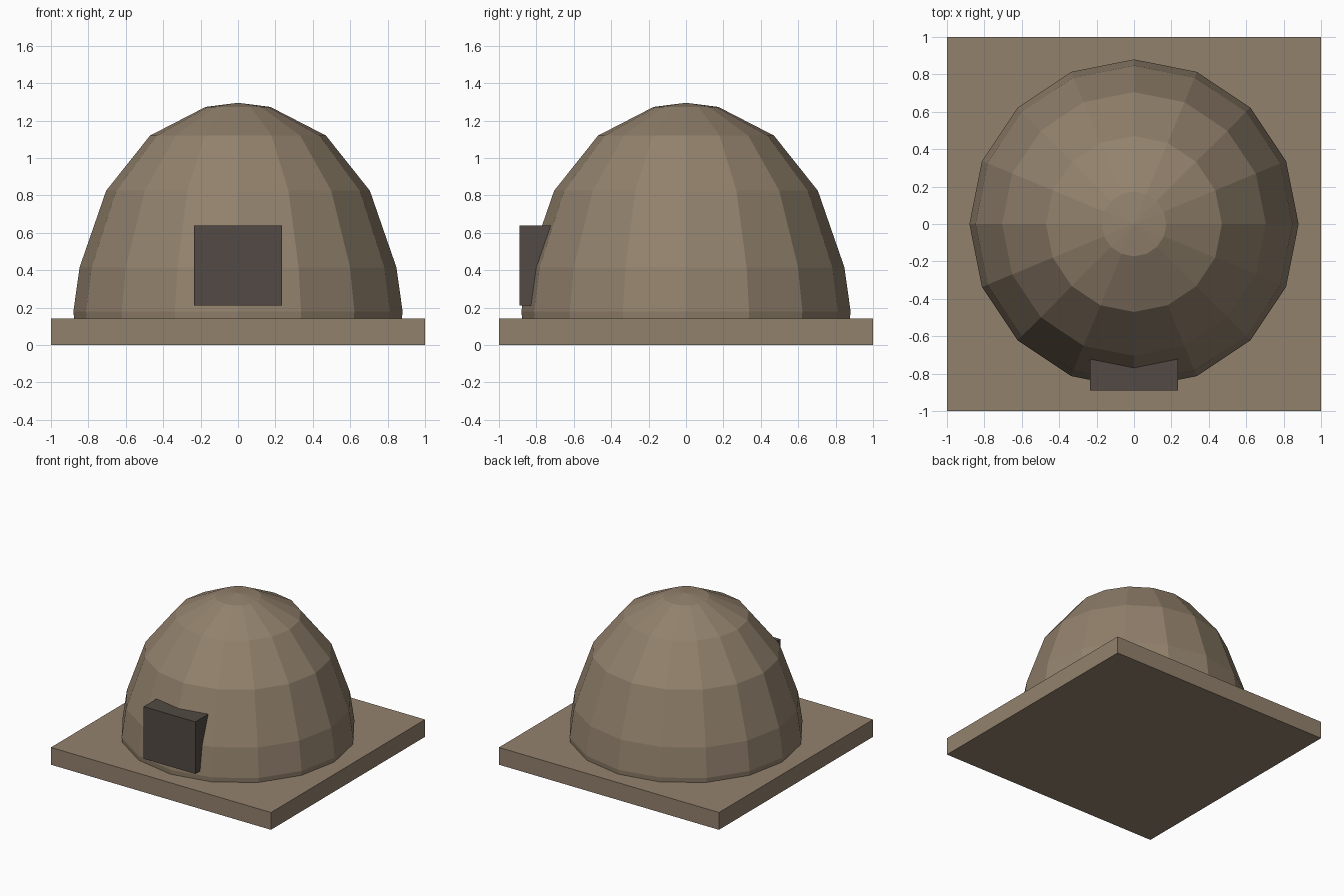
import bpy
import bmesh
from math import cos, sin, tau

cube = bpy.data.objects.get("Cube")
if cube:
    bpy.data.objects.remove(cube, do_unlink=True)


def make_material(name, color):
    mat = bpy.data.materials.new(name)
    mat.use_nodes = True
    mat.diffuse_color = color
    mat.node_tree.nodes["Principled BSDF"].inputs["Base Color"].default_value = color
    return mat


def add_object(name, bm, mat):
    bmesh.ops.recalc_face_normals(bm, faces=bm.faces)
    mesh = bpy.data.meshes.new(name)
    bm.to_mesh(mesh)
    bm.free()
    mesh.materials.append(mat)
    obj = bpy.data.objects.new(name, mesh)
    bpy.context.collection.objects.link(obj)
    return obj


def add_box(name, low, high, mat):
    bm = bmesh.new()
    bmesh.ops.create_cube(bm, size=1)
    for v in bm.verts:
        v.co = [(a + b) / 2 + c * (b - a) for a, b, c in zip(low, high, v.co)]
    return add_object(name, bm, mat)


def add_dome(name, profile, top, sides, mat):
    bm = bmesh.new()
    rings = [[bm.verts.new((r * cos(tau * i / sides), r * sin(tau * i / sides), z))
              for i in range(sides)] for r, z in profile]
    apex = bm.verts.new((0, 0, top))
    for i in range(sides):
        j = (i + 1) % sides
        for lower, upper in zip(rings, rings[1:]):
            bm.faces.new((lower[i], lower[j], upper[j], upper[i]))
        bm.faces.new((rings[-1][i], rings[-1][j], apex))
    bm.faces.new(rings[0])
    return add_object(name, bm, mat)


clay = make_material("clay brown", (0.29, 0.222, 0.152, 1))
dark = make_material("dark brown", (0.084, 0.068, 0.058, 1))

# Square ground slab
add_box("base_slab", (-1, -1, 0), (1, 1, 0.142), clay)

# Faceted dome, slightly tucked in where it meets the slab
dome_profile = [(0.875, 0.13), (0.88, 0.18), (0.847, 0.415),
                (0.705, 0.825), (0.47, 1.12), (0.173, 1.273)]
add_dome("dome", dome_profile, 1.295, 16, clay)

# Entrance block set into the dome wall
add_box("doorway", (-0.235, -0.89, 0.212), (0.235, -0.65, 0.64), dark)
